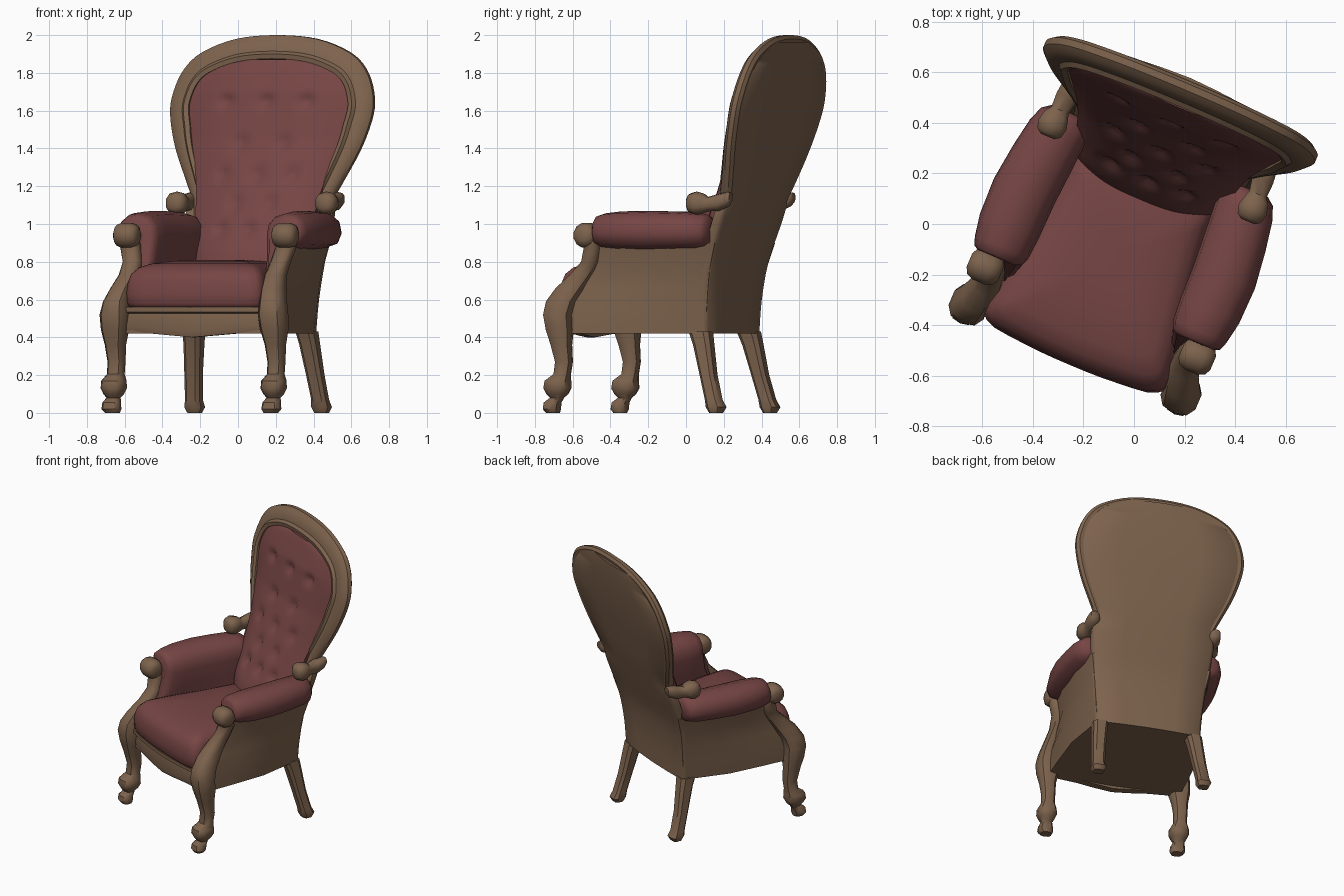
import bpy, bmesh, math
from mathutils import Vector, Matrix

# The whole chair is built facing -y, then turned about z
TURN = Matrix.Rotation(math.radians(-23), 4, 'Z') @ Matrix.Translation((-0.02, 0, 0))


def material(name, col):
    m = bpy.data.materials.new(name)
    m.diffuse_color = (*col, 1)
    return m


WOOD = material("wood", (0.205, 0.124, 0.074))
RED = material("red_fabric", (0.18, 0.06, 0.058))


def loft(name, rings, mat, angle=50):
    """Skin closed rings with equal point counts and cap both ends."""
    bm = bmesh.new()
    vs = [[bm.verts.new(p) for p in r] for r in rings]
    n = len(vs[0])
    for a, b in zip(vs, vs[1:]):
        for i in range(n):
            j = (i + 1) % n
            bm.faces.new((a[i], a[j], b[j], b[i]))
    bm.faces.new(vs[0])
    bm.faces.new(vs[-1][::-1])
    bmesh.ops.recalc_face_normals(bm, faces=bm.faces)
    me = bpy.data.meshes.new(name)
    bm.to_mesh(me)
    bm.free()
    me.transform(TURN)
    me.materials.append(mat)
    ob = bpy.data.objects.new(name, me)
    bpy.context.collection.objects.link(ob)
    bpy.ops.object.select_all(action='DESELECT')
    ob.select_set(True)
    bpy.context.view_layer.objects.active = ob
    bpy.ops.object.shade_smooth_by_angle(angle=math.radians(angle))
    return ob


def pair(name, rings, mat, angle=50):
    for side, s in (("right", 1), ("left", -1)):
        loft(f"{name}_{side}", [[(s * x, y, z) for x, y, z in r] for r in rings], mat, angle)


def spline(pts, n=4):
    """Catmull-Rom through points of any dimension."""
    P = [Vector(p) for p in pts]
    P = [2 * P[0] - P[1]] + P + [2 * P[-1] - P[-2]]
    out = []
    for a, b, c, d in zip(P, P[1:], P[2:], P[3:]):
        for k in range(n):
            t = k / n
            out.append(0.5 * (2 * b + (c - a) * t + (2 * a - 5 * b + 4 * c - d) * t * t
                              + (3 * b - a - 3 * c + d) * t ** 3))
    return out + [P[-2]]


def oval(c, u, v, n=10, power=0.8):
    """Slightly squared oval around c with half axes u and v."""
    c, u, v = Vector(c), Vector(u), Vector(v)
    f = lambda q: math.copysign(abs(q) ** power, q)
    return [c + u * f(math.cos(a)) + v * f(math.sin(a))
            for a in (2 * math.pi * (i + 0.5) / n for i in range(n))]


BACK = spline([(0.4, 0.265), (0.6, 0.275), (0.8, 0.305), (1.0, 0.37), (1.2, 0.435), (1.4, 0.49),
               (1.6, 0.54), (1.8, 0.58), (2.01, 0.61)], 6)


def back_y(z):
    for a, b in zip(BACK, BACK[1:]):
        if z <= b[0]:
            return a[1] + (b[1] - a[1]) * (z - a[0]) / (b[0] - a[0])
    return BACK[-1][1]


# Back panel
rings = []
for z, w in spline([(0.42, 0.365), (0.6, 0.378), (0.8, 0.40), (1.0, 0.42), (1.08, 0.42), (1.17, 0.405),
                    (1.3, 0.47), (1.45, 0.53), (1.6, 0.562), (1.72, 0.545), (1.82, 0.49),
                    (1.9, 0.39), (1.96, 0.23)], 3):
    y = back_y(z)
    rings.append([(w * k, y - d, z) for k, d in
                  ((-1, .055), (-1, 0.02), (-.95, 0), (-.5, -.01), (0, -.015), (.5, -.01),
                   (.95, 0), (1, 0.02), (1, .055), (0, .055))])
loft("back_panel", rings, WOOD)

# Carved frame swept around the back
half = [(0.37, 0.8), (0.375, 0.95), (0.39, 1.1), (0.435, 1.2), (0.53, 1.4), (0.58, 1.58),
        (0.572, 1.7), (0.52, 1.82), (0.42, 1.91), (0.23, 1.98)]
path = spline(half + [(0, 2.0)] + [(-x, z) for x, z in half[::-1]], 4)
rings = []
for i, p in enumerate(path):
    t = (path[min(i + 1, len(path) - 1)] - path[max(i - 1, 0)]).normalized()
    nrm = Vector((t[1], -t[0]))
    k = min(1, max(0.6, 0.6 + (p[1] - 1.1)))
    ring = []
    for r, d in ((-.02, 0), (0, .015), (0, .042), (-.02, .062), (-.055, .078), (-.085, .08),
                 (-.10, .098), (-.125, .09), (-.13, .04), (-.13, 0.01)):
        q = p + nrm * r * k
        ring.append((q[0], back_y(q[1]) - d, q[1]))
    rings.append(ring)
loft("back_frame", rings, WOOD, 40)

# Buttoned back cushion
tufts = [(x, z) for z, xs in ((1.65, (-.23, 0, .23)), (1.43, (-.12, .12)), (1.26, (-.2, 0, .2)),
                              (1.11, (-.1, .1)), (0.97, (-.16, 0, .16))) for x in xs]
rings = []
for z, w in spline([(0.72, 0.295), (0.85, 0.31), (1.0, 0.335), (1.2, 0.365), (1.4, 0.42), (1.58, 0.465),
                    (1.7, 0.455), (1.79, 0.40), (1.84, 0.32), (1.87, 0.18)], 7):
    ring = []
    fade = min(1, max(0, (1.9 - z) / 0.2)) ** 0.5
    low = min(1, max(0, (1.45 - z) / 0.6))
    for i in range(33):
        k = -1 + i / 16
        bulge = 0.075 + 0.055 * low + (0.06 + 0.015 * low) * fade * (1 - abs(k) ** 3)
        dip = sum(0.028 * math.exp(-((k * w - x) ** 2 + (z - c) ** 2) / 0.0012) for x, c in tufts)
        ring.append((k * w, back_y(z) - bulge + dip, z))
    ring += [(w, back_y(z) - 0.05, z), (-w, back_y(z) - 0.05, z)]
    rings.append(ring)
loft("back_cushion", rings, RED)

# Flat underside board
plan = [(-.44, -.54), (-.2, -.57), (.2, -.57), (.44, -.54), (.35, .25), (-.35, .25)]
loft("underside", [[(x, y, z) for x, y in plan] for z in (0.42, 0.44)], WOOD, 30)

# Front rail with shaped lower edge
rings = []
for x, zb in ((-.44, .43), (-.34, .43), (-.24, .42), (-.12, .41), (0, .40),
              (.12, .41), (.24, .42), (.34, .43), (.44, .43)):
    y = -0.59 + 0.25 * x * x
    rings.append([(x, y + .06, zb), (x, y + .01, zb), (x, y, zb + .03), (x, y + .01, .525),
                  (x, y - .015, .535), (x, y - .015, .56), (x, y + .06, .565)])
loft("front_rail", rings, WOOD, 35)

# Seat cushion
plan = spline([(0.29, 0.22), (0.33, -0.1), (0.385, -0.45), (0.37, -0.575), (0.2, -0.605), (0, -0.612),
               (-0.2, -0.605), (-0.37, -0.575), (-0.385, -0.45), (-0.33, -0.1), (-0.29, 0.22)], 3)
rings = [[(x * s, -0.15 + (y + 0.15) * s, z) for x, y in plan] for z, s in
         ((0.555, .96), (0.58, .99), (0.63, 1), (0.69, .985), (0.735, .95), (0.77, .87),
          (0.79, .74), (0.805, .5), (0.81, .2))]
loft("seat_cushion", rings, RED, 70)

# Wooden side walls, wrapping into the back corners
rings = []
for z, xf, yf, xb, yb in ((0.42, .46, -.55, .372, .235), (0.55, .455, -.55, .385, .245),
                          (0.65, .435, -.47, .393, .255), (0.76, .425, -.39, .405, .27),
                          (0.9, .46, -.33, .43, .31)):
    xm, ym = (xf + xb) / 2 + .02, (yf + yb) / 2
    rings.append([(xf, yf, z), (xm + .015, ym - .15, z), (xm, ym + .1, z), (xb, yb - .04, z),
                  (xb - .02, yb + .02, z), (xb - .05, yb + .02, z), (xf - .05, yf, z)])
pair("side_wall", rings, WOOD)

# Padded arms with inner upholstery
section = [(.47, .87), (.53, .89), (.555, .95), (.54, 1.02), (.49, 1.06), (.42, 1.07), (.35, 1.05),
           (.305, 1.0), (.295, .93), (.305, .82), (.335, .6), (.39, .6), (.41, .85)]
rings = []
for y, s, shift in ((-.335, .62, 0), (-.325, .78, 0), (-.29, .88, 0), (-.2, .97, .005), (-.05, 1, .005),
                    (.1, .97, -.01), (.22, .92, -.025), (.28, .82, -.035), (.305, .6, -.04)):
    rings.append([(.43 + (x - .43) * s + shift - (.03 if z < .7 and y > 0 else 0),
                   min(y, .22) if y > 0 and z < .86 else y - max(0, .86 - z) * .45 * (y < 0),
                   z if z < .86 else .96 + (z - .96) * s) for x, z in section])
pair("arm_pad", rings, RED, 60)

# Front legs rising into arm supports: x, y, z, half width, half depth
leg = [(.455, -.58, 0, .038, .035), (.46, -.585, .02, .052, .045), (.46, -.58, .055, .048, .045),
       (.46, -.555, .08, .036, .036), (.46, -.553, .10, .052, .058), (.46, -.553, .13, .066, .074),
       (.46, -.55, .17, .064, .07), (.46, -.525, .205, .045, .045),
       (.46, -.515, .27, .046, .046), (.46, -.53, .36, .054, .056), (.458, -.54, .44, .072, .072),
       (.455, -.55, .52, .078, .078), (.45, -.535, .59, .068, .082), (.435, -.49, .66, .06, .08),
       (.42, -.43, .73, .055, .065), (.425, -.375, .80, .052, .05), (.445, -.355, .87, .055, .045),
       (.455, -.36, .95, .05, .04)]
pair("front_leg", [oval((x, y, z), (a, 0, 0), (0, b, 0)) for x, y, z, a, b in leg], WOOD, 40)

# Scroll knobs at the arm fronts
pair("arm_knob", [oval((.455 + dx, -.385, .94), (0, r, 0), (0, 0, r), 12, 1)
                  for dx, r in ((-.068, .03), (-.055, .056), (-.025, .068), (.025, .068),
                                (.055, .056), (.068, .03))], WOOD)

# Back legs
leg = [(.365, .32, 0, .036, .033), (.365, .32, .03, .05, .05), (.363, .305, .07, .043, .043),
       (.35, .27, .2, .045, .043), (.333, .235, .36, .05, .052), (.325, .215, .43, .054, .06)]
pair("back_leg", [oval((x, y, z), (a, 0, 0), (0, b, 0), 8, 0.6) for x, y, z, a, b in leg], WOOD, 40)

# Scrolls where the back frame meets the arms
scroll = [(.43, .185, 1.11, .03), (.43, .2, 1.11, .052), (.43, .235, 1.11, .062), (.43, .275, 1.11, .052),
          (.425, .30, 1.105, .038), (.42, .36, 1.115, .046), (.42, .41, 1.13, .04), (.425, .43, 1.14, .025)]
pair("back_scroll", [oval((x, y, z), (r, 0, 0), (0, 0, r)) for x, y, z, r in scroll], WOOD)
